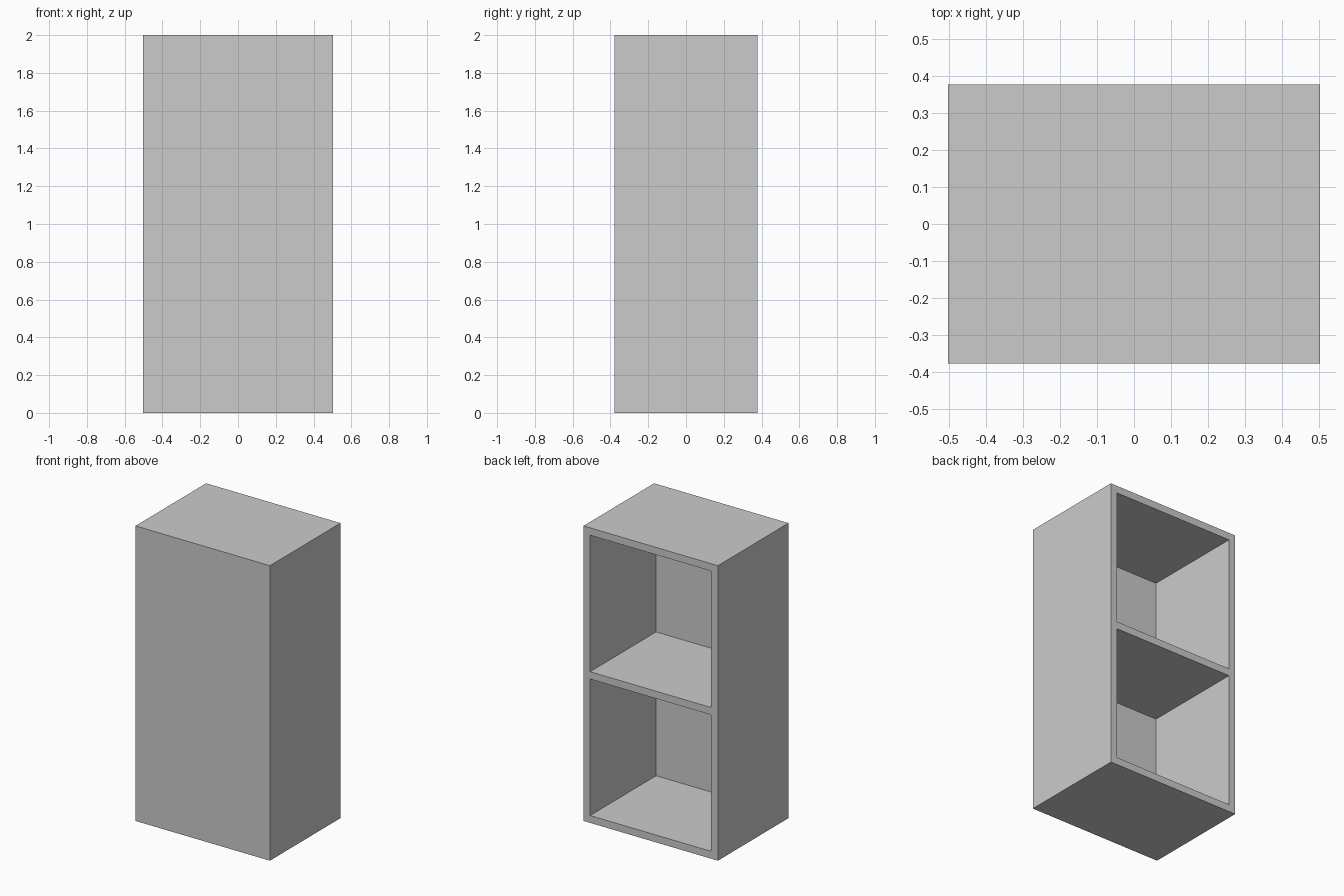
import bpy

if "Cube" in bpy.data.objects:
    bpy.data.objects.remove(bpy.data.objects["Cube"])

W, D, H = 1.008, 0.756, 2.0   # overall size
T = 0.05                      # panel thickness
BAY = (H - 3 * T) / 2         # height of each open compartment


def box(name, size, centre):
    bpy.ops.mesh.primitive_cube_add(size=1, location=centre)
    ob = bpy.context.object
    ob.name = name
    ob.scale = size
    bpy.ops.object.transform_apply(location=True, rotation=False, scale=True)
    return ob


# Cabinet body: solid block to be hollowed from the back (+y)
cabinet = box("cabinet_body", (W, D, H), (0, 0, H / 2))

# Two open compartments, leaving side walls, front panel, top, base and shelf
for i in range(2):
    z = T + BAY / 2 + i * (BAY + T)
    cutter = box("compartment_cutter", (W - 2 * T, D, BAY), (0, T, z))
    cutter.hide_render = True
    mod = cabinet.modifiers.new("compartment", 'BOOLEAN')
    mod.operation = 'DIFFERENCE'
    mod.solver = 'EXACT'
    mod.object = cutter
    bpy.context.view_layer.objects.active = cabinet
    bpy.ops.object.modifier_apply(modifier=mod.name)
    bpy.data.objects.remove(cutter, do_unlink=True)
